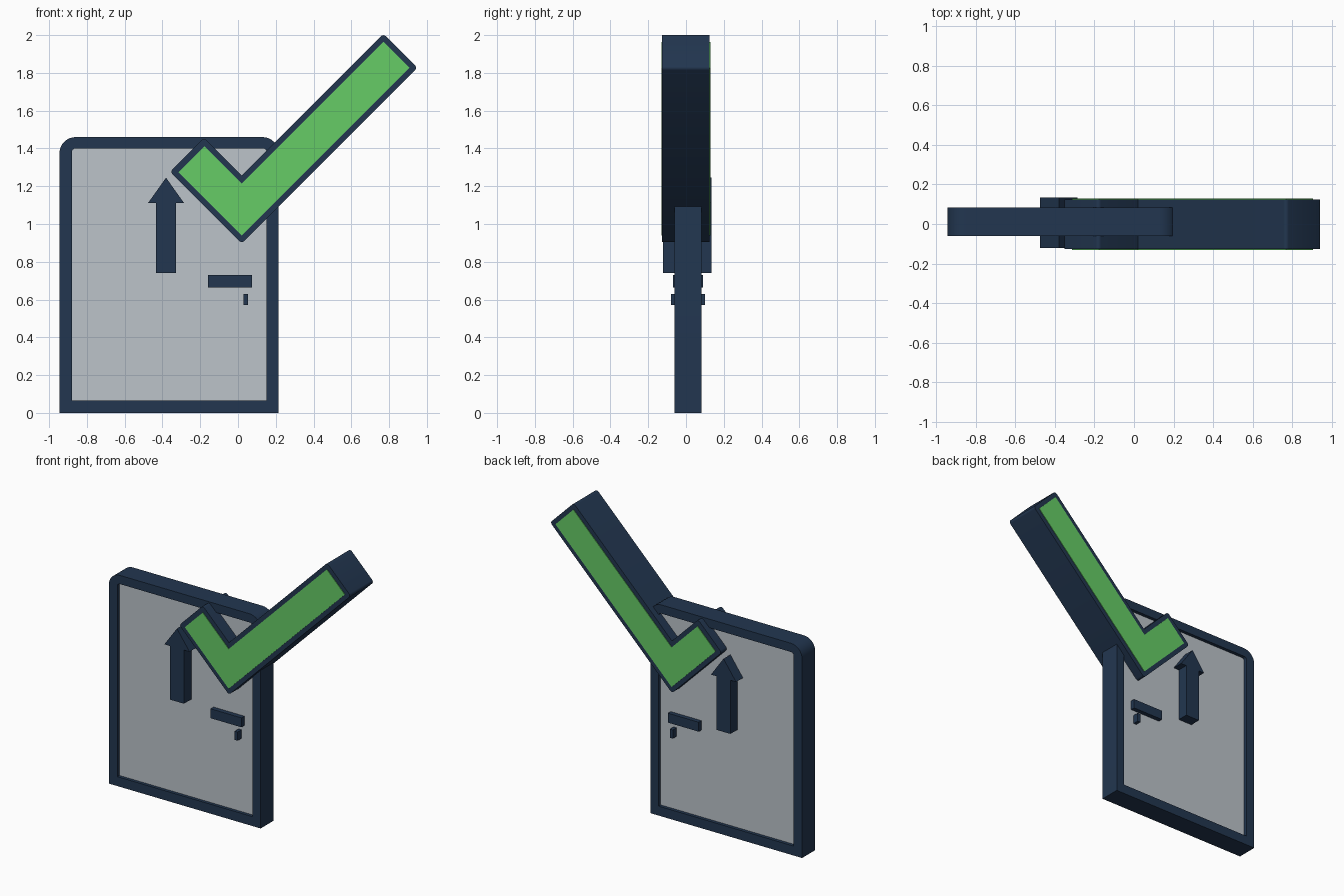
import bpy, bmesh, math
from mathutils import Vector

if "Cube" in bpy.data.objects:
    bpy.data.objects.remove(bpy.data.objects["Cube"])


def material(name, rgb):
    m = bpy.data.materials.new(name)
    m.diffuse_color = (*rgb, 1)
    m.use_nodes = True
    m.node_tree.nodes["Principled BSDF"].inputs["Base Color"].default_value = m.diffuse_color
    return m


NAVY = material("navy", (0.016, 0.037, 0.080))
GREY = material("light grey", (0.503, 0.546, 0.591))
GREEN = material("green", (0.133, 0.604, 0.133))


def fillet(points, radii, segs=8):
    """Round the corners of an x/z polygon; radius 0 keeps a corner sharp."""
    out = []
    for i, (p, r) in enumerate(zip(points, radii)):
        p = Vector(p)
        if r == 0:
            out.append(p)
            continue
        a = (Vector(points[i - 1]) - p).normalized()
        b = (Vector(points[(i + 1) % len(points)]) - p).normalized()
        # all rounded corners here are right angles
        c = p + (a + b) * r
        for k in range(segs + 1):
            t = math.pi / 2 * k / segs
            out.append(c - b * r * math.cos(t) - a * r * math.sin(t))
    return out


def finish(name, bm, mat):
    bmesh.ops.recalc_face_normals(bm, faces=bm.faces)
    mesh = bpy.data.meshes.new(name)
    bm.to_mesh(mesh)
    bm.free()
    mesh.materials.append(mat)
    obj = bpy.data.objects.new(name, mesh)
    bpy.context.collection.objects.link(obj)
    bpy.context.view_layer.objects.active = obj
    bpy.ops.object.select_all(action="DESELECT")
    obj.select_set(True)
    bpy.ops.object.shade_smooth_by_angle(angle=math.radians(25))
    return obj


def prism(name, outline, y0, y1, mat):
    """Extrude an x/z outline from y0 to y1."""
    bm = bmesh.new()
    front, back = [[bm.verts.new((p[0], y, p[1])) for p in outline] for y in (y0, y1)]
    bm.faces.new(front)
    bm.faces.new(back[::-1])
    n = len(outline)
    for i in range(n):
        j = (i + 1) % n
        bm.faces.new((front[i], back[i], back[j], front[j]))
    return finish(name, bm, mat)


def ring(name, outer, inner, y0, y1, mat):
    """Frame between two matching outlines."""
    bm = bmesh.new()
    loops = [[bm.verts.new((p[0], y, p[1])) for p in o]
             for o, y in ((outer, y0), (outer, y1), (inner, y1), (inner, y0))]
    n = len(outer)
    for k in range(4):
        a, b = loops[k], loops[(k + 1) % 4]
        for i in range(n):
            j = (i + 1) % n
            bm.faces.new((a[i], b[i], b[j], a[j]))
    return finish(name, bm, mat)


def rect(x0, x1, z0, z1):
    return [(x0, z0), (x1, z0), (x1, z1), (x0, z1)]


# Door frame, rounded at the top only
ring("door_frame",
     fillet(rect(-0.945, 0.215, 0, 1.46), (0, 0, 0.085, 0.085)),
     fillet(rect(-0.88, 0.152, 0.065, 1.40), (0, 0, 0.02, 0.02)),
     -0.06, 0.083, NAVY)

# Door panel, slightly recessed on both sides
prism("door_panel", rect(-0.90, 0.17, 0.05, 1.42), -0.038, 0.06, GREY)

# Handle and keyhole, showing on both sides
prism("door_handle", rect(-0.16, 0.075, 0.665, 0.73), -0.07, 0.09, NAVY)
prism("keyhole", rect(0.03, 0.053, 0.57, 0.63), -0.08, 0.10, NAVY)

# Upward arrow
cx = -0.381
half = [(0.053, 0.74), (0.053, 1.11), (0.096, 1.11)]
arrow = ([(cx + x, z) for x, z in half] + [(cx, 1.245)]
         + [(cx - x, z) for x, z in reversed(half)])
prism("arrow", arrow, -0.122, 0.135, NAVY)


def tick(z, long, short, w, x=0.02):
    """45 degree tick outline starting from its lowest point."""
    return [(x, z), (x + long, z + long), (x + long - w, z + long + w),
            (x, z + 2 * w), (x - short + w, z + short + w), (x - short, z + short)]


# Tick body with softened corners, and green plates on both faces
r = 0.018
prism("tick_body", fillet(tick(0.897, 0.93, 0.38, 0.18), (r, r, r, 0, r, r), 4),
      -0.127, 0.125, NAVY)
for side, y0, y1 in (("front", -0.131, -0.126), ("back", 0.124, 0.129)):
    prism("tick_fill_" + side, tick(0.94, 0.887, 0.335, 0.137), y0, y1, GREEN)
